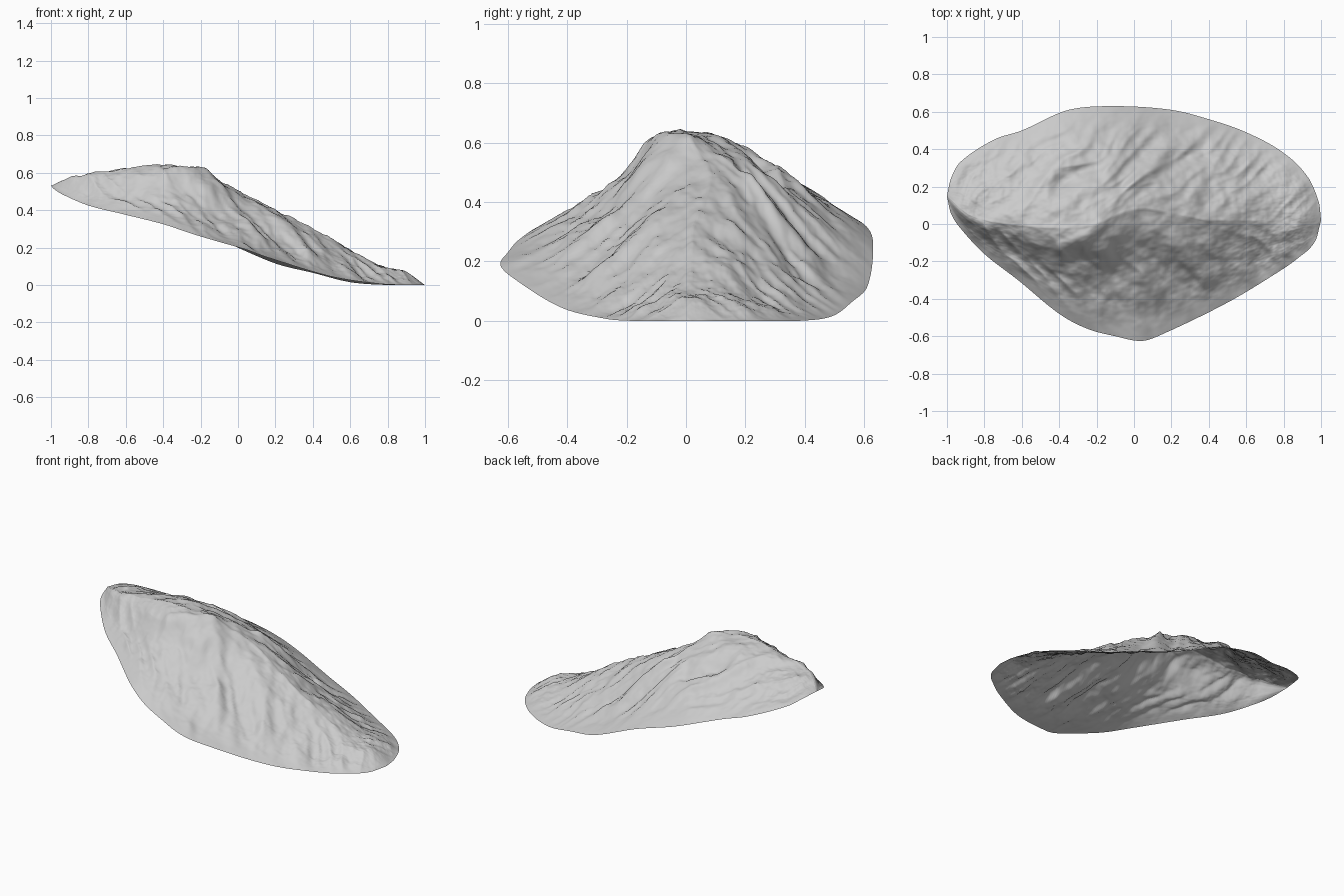
import bpy, bmesh, math
from mathutils import Vector, noise

if "Cube" in bpy.data.objects:
    bpy.data.objects.remove(bpy.data.objects["Cube"])

# Key lines of the hillside as (x, y, z): front rim, crest, back rim
FRONT = [(-1, .15, .535), (-.98, .06, .515), (-.93, -.02, .485), (-.8, -.16, .43), (-.62, -.30, .385),
         (-.4, -.48, .33), (-.25, -.56, .28), (-.1, -.60, .235), (.04, -.625, .195), (.15, -.59, .155),
         (.5, -.42, .05), (.75, -.27, .012), (.88, -.18, .005), (.97, -.09, .005), (1, .02, .005)]
CREST = [(-1, .15, .535), (-.9, .06, .575), (-.8, .02, .595), (-.6, -.01, .62), (-.45, -.02, .642),
         (-.3, -.02, .63), (-.18, .01, .605), (0, .08, .505), (.2, .06, .405), (.4, .02, .30),
         (.6, .02, .19), (.75, .02, .105), (.9, .03, .06), (.96, .03, .03), (1, .02, .005)]
BACK = [(-1, .15, .535), (-.98, .24, .525), (-.93, .33, .495), (-.75, .45, .43), (-.6, .50, .39),
        (-.35, .61, .32), (-.1, .63, .245), (.2, .61, .12), (.4, .56, .07), (.6, .49, .02),
        (.8, .38, .005), (.93, .25, .005), (.99, .11, .005), (1, .02, .005)]
# Slope profiles: distance from crest -> share of height, on the left and right half
FRONT_L = [(0, 1), (.15, .88), (.36, .57), (.57, .28), (.81, .12), (1, 0)]
FRONT_R = [(0, 1), (.25, .76), (.45, .48), (.65, .23), (.82, .085), (1, 0)]
BACK_L = [(0, 1), (.2, .90), (.37, .74), (.54, .51), (.7, .31), (.85, .15), (1, 0)]
BACK_R = [(0, 1), (.17, .87), (.33, .70), (.5, .47), (.67, .26), (.83, .11), (1, 0)]
# Single spurs (+) and gullies (-): x0, y0, x1, y1, height, width
SPURS = [(-.17, -.01, -.38, -.13, .025, .04), (-.30, -.18, -.12, -.27, -.025, .06),
         (-.10, -.06, .12, -.36, .02, .04), (.12, -.02, .40, -.30, .02, .04),
         (-.42, .26, -.18, .42, .015, .05), (-.38, .21, -.2, .27, -.025, .05),
         (.0, .22, .2, .42, .018, .04), (.2, .32, .36, .38, -.022, .05),
         (.88, .03, .93, .03, .02, .04)]


def lookup(table, t, k):
    """Smooth interpolation of column k in a keyed table."""
    n = len(table)
    i = max(j for j in range(n - 1) if table[j][0] <= t or j == 0)
    a, b = table[i], table[i + 1]
    h = b[0] - a[0]
    f = min(1, max(0, (t - a[0]) / h))
    d = (b[k] - a[k]) / h

    def slope(j):
        if j == 0 or j == n - 1:
            return d
        p, q = table[j - 1], table[j + 1]
        return (q[k] - p[k]) / (q[0] - p[0])
    m0, m1 = slope(i), slope(i + 1)
    lim = 3 * abs(d)
    m0, m1 = max(-lim, min(lim, m0)), max(-lim, min(lim, m1))
    return ((2*f**3 - 3*f*f + 1) * a[k] + (f**3 - 2*f*f + f) * h * m0
            + (3*f*f - 2*f**3) * b[k] + (f**3 - f*f) * h * m1)


def ribs(x, y, side):
    """Ridged noise stretched along the fall line."""
    dx, dy = (.6, -.8) if side < 0 else (.75, .66)
    warp = .07 * noise.noise(Vector((x * 4, y * 4, 3)))
    across, along = x * dy - y * dx + warp, x * dx + y * dy
    big = 1 - 2.6 * abs(noise.noise(Vector((across * 6, along * 1.5, side * 5))))
    small = 1 - 2.6 * abs(noise.noise(Vector((across * 14, along * 4, side * 9))))
    return .018 * (big - .1) + .009 * (small - .1)


def spurs(x, y):
    p, total = Vector((x, y)), 0
    for x0, y0, x1, y1, amp, w in SPURS:
        a, d = Vector((x0, y0)), Vector((x1 - x0, y1 - y0))
        t = min(1, max(0, (p - a).dot(d) / d.length_squared))
        total += amp * math.exp(-((p - a - d * t).length / w) ** 2)
    return total


def surface(x, v):
    side, s = (-1, -v) if v < 0 else (1, v)
    rim, left, right = (FRONT, FRONT_L, FRONT_R) if side < 0 else (BACK, BACK_L, BACK_R)
    yc, zc = lookup(CREST, x, 1), lookup(CREST, x, 2)
    yr, zr = lookup(rim, x, 1), lookup(rim, x, 2)
    k = min(1, max(0, (x + .35) / .5))
    fall = (1 - k) * lookup(left, s, 1) + k * lookup(right, s, 1)
    y = yc + s * (yr - yc)
    z = zr + (zc - zr) * fall
    edge = min(1, 3 * (1 - s)) * min(1, 3.5 * (1 - x * x))
    z += edge * (min(1, 4 * s) * ribs(x, y, side) + spurs(x, y))
    bumps = noise.fractal(Vector((x * 11, y * 11, 1)), .8, 2.1, 4)
    z += edge * (.006 + .010 * bumps)
    return (x, y, max(0, z))


# Hillside: one open sheet, columns along x, rows from front rim to back rim
NU, NV = 260, 160
bm = bmesh.new()
cols = []
for i in range(NU + 1):
    u = -math.cos(math.pi * i / NU)
    if i in (0, NU):
        cols.append([bm.verts.new(surface(u, 0))] * (NV + 1))
    else:
        cols.append([bm.verts.new(surface(u, 2 * j / NV - 1)) for j in range(NV + 1)])
for a, b in zip(cols, cols[1:]):
    for j in range(NV):
        ring = list(dict.fromkeys((a[j], b[j], b[j + 1], a[j + 1])))
        bm.faces.new(ring).smooth = True
low = min(v.co.z for v in bm.verts)
for v in bm.verts:
    v.co.z -= low
mesh = bpy.data.meshes.new("hillside")
bm.to_mesh(mesh)
bm.free()
bpy.context.collection.objects.link(bpy.data.objects.new("hillside", mesh))
